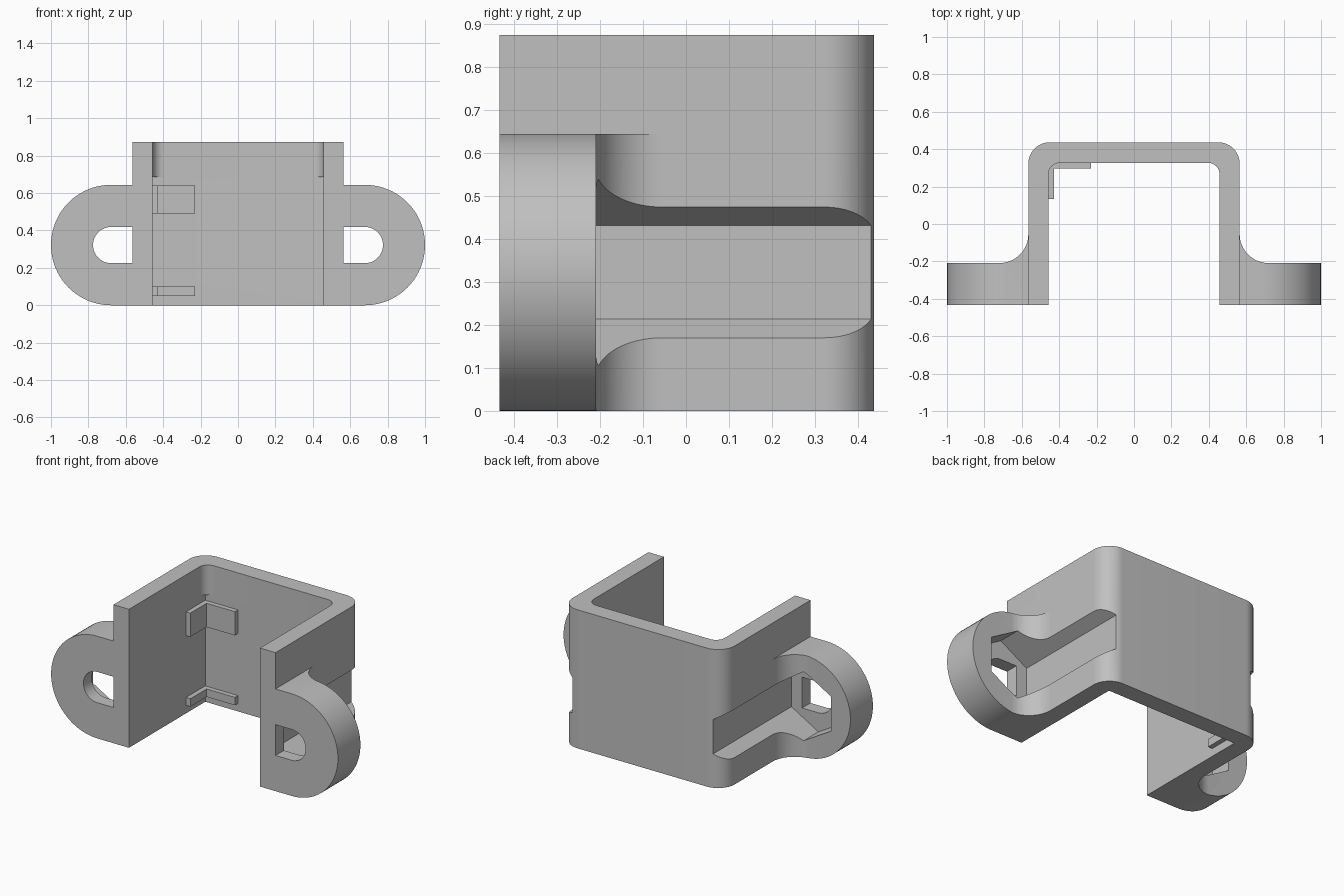
import bpy, bmesh
from math import cos, sin, radians

if "Cube" in bpy.data.objects:
    bpy.data.objects.remove(bpy.data.objects["Cube"])

grey = bpy.data.materials.new("light grey plastic")
grey.use_nodes = True
colour = (0.53, 0.53, 0.53, 1)
grey.diffuse_color = colour
grey.node_tree.nodes["Principled BSDF"].inputs["Base Color"].default_value = colour

# Main sizes
OUT, INN = 0.565, 0.457          # outer and inner half width
FRONT, BACK, BACK_IN = -0.433, 0.437, 0.327
TAB_BACK, TOP = -0.209, 0.873
EAR_X, EAR_R = 0.678, 0.322      # ear centre and radius
POCKET_Y = -0.35                 # floor of the nut pocket


def arc(cx, cy, r, a, b, n=16):
    angles = [radians(a + (b - a) * i / n) for i in range(n + 1)]
    return [(cx + r * cos(t), cy + r * sin(t)) for t in angles]


def prism(name, pts, lo, hi, axis="z", side=1):
    """Extrude a 2D outline along z (points are x, y) or y (points are x, z)."""
    bm = bmesh.new()
    put = (lambda p, h: (side * p[0], p[1], h)) if axis == "z" else (lambda p, h: (side * p[0], h, p[1]))
    rings = [[bm.verts.new(put(p, h)) for p in pts] for h in (lo, hi)]
    bm.faces.new(rings[0])
    bm.faces.new(rings[1])
    n = len(pts)
    for i in range(n):
        j = (i + 1) % n
        bm.faces.new((rings[0][i], rings[0][j], rings[1][j], rings[1][i]))
    bmesh.ops.recalc_face_normals(bm, faces=bm.faces)
    mesh = bpy.data.meshes.new(name)
    bm.to_mesh(mesh)
    bm.free()
    mesh.materials.append(grey)
    obj = bpy.data.objects.new(name, mesh)
    bpy.context.collection.objects.link(obj)
    return obj


def combine(target, other, operation):
    mod = target.modifiers.new(operation.lower(), "BOOLEAN")
    mod.operation, mod.solver, mod.object = operation, "EXACT", other
    bpy.context.view_layer.objects.active = target
    bpy.ops.object.modifier_apply(modifier=mod.name)
    bpy.data.objects.remove(other)


# U-shaped body with rounded outer corners
R = 0.115
body_outline = ([(INN, FRONT), (OUT, FRONT)]
                + arc(OUT - R, BACK - R, R, 0, 90)
                + arc(R - OUT, BACK - R, R, 90, 180)
                + [(-OUT, FRONT), (-INN, FRONT), (-INN, BACK_IN), (INN, BACK_IN)])
bracket = prism("bracket", body_outline, 0, TOP)

for side in (1, -1):
    # Mounting ear, blended into the side wall
    F = 0.155
    plan = ([(0.5, FRONT), (1.1, FRONT), (1.1, TAB_BACK)]
            + arc(OUT + F, TAB_BACK + F, F, 270, 180) + [(0.5, TAB_BACK + F)])
    ear = prism("ear", plan, -0.1, 0.8, side=side)
    outline = [(0.4, 0)] + arc(EAR_X, EAR_R, EAR_R, -90, 90, 40) + [(0.4, 2 * EAR_R)]
    combine(ear, prism("ear_outline", outline, -0.6, 0.2, "y", side), "INTERSECT")
    combine(bracket, ear, "UNION")

    # Inner corner fillet along the top
    f = 0.06
    corner = [(INN + 0.02, BACK_IN + 0.02), (INN + 0.02, BACK_IN - f)]
    corner += arc(INN - f, BACK_IN - f, f, 0, 90, 10) + [(INN - f, BACK_IN + 0.02)]
    combine(bracket, prism("corner_fillet", corner, 0.685, TOP, side=side), "UNION")

    # Hexagonal nut channel running out through the back corner
    hexagon = arc(EAR_X, EAR_R, 0.217, 30, 330, 5)
    combine(bracket, prism("nut_channel", hexagon, POCKET_Y, 0.6, "y", side), "DIFFERENCE")

    # Screw slot, flat on the inner end
    r = 0.097
    slot = [(OUT, EAR_R - r)] + arc(EAR_X, EAR_R, r, -90, 90, 24) + [(OUT, EAR_R + r)]
    combine(bracket, prism("screw_slot", slot, -0.6, -0.3, "y", side), "DIFFERENCE")

# L-shaped locating ribs in one inner corner
T = 0.03
rib = [(-INN - 0.02, 0.135), (T - INN, 0.135), (T - INN, BACK_IN - T),
       (-0.23, BACK_IN - T), (-0.23, BACK_IN + 0.02), (-INN - 0.02, BACK_IN + 0.02)]
for low, high in ((0.49, 0.64), (0.05, 0.1)):
    combine(bracket, prism("corner_rib", rib, low, high), "UNION")

# Smooth curves, sharp edges
bpy.ops.object.select_all(action="DESELECT")
bracket.select_set(True)
bpy.context.view_layer.objects.active = bracket
bpy.ops.object.shade_smooth_by_angle(angle=radians(25))
